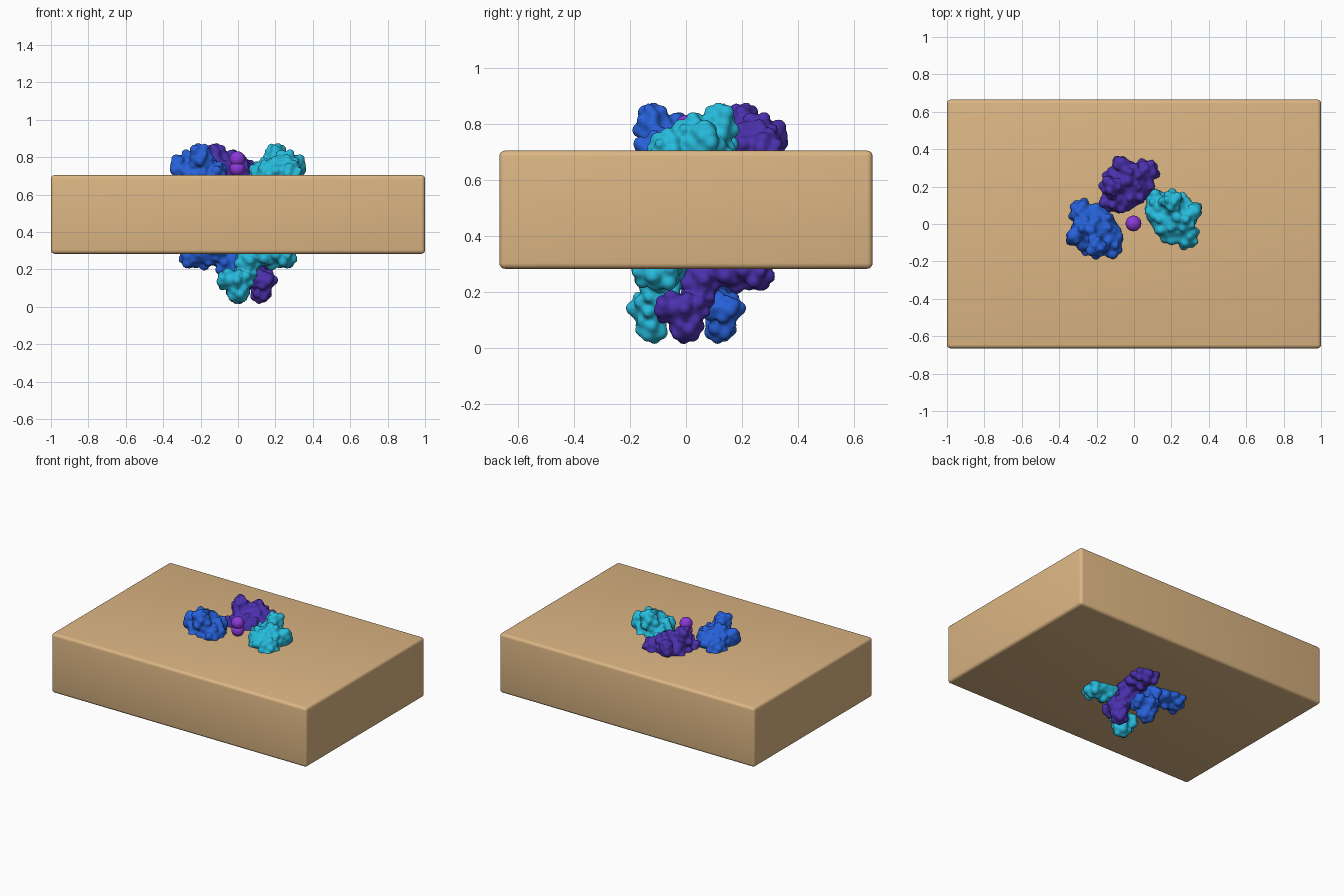
import bpy, bmesh, math, random
from mathutils import Vector, Matrix

if "Cube" in bpy.data.objects:
    bpy.data.objects.remove(bpy.data.objects["Cube"])

def material(name, col):
    m = bpy.data.materials.new(name)
    m.diffuse_color = (*col, 1)
    m.use_nodes = True
    m.node_tree.nodes["Principled BSDF"].inputs["Base Color"].default_value = m.diffuse_color
    return m

def make_object(name, bm, mat):
    me = bpy.data.meshes.new(name)
    bm.to_mesh(me)
    bm.free()
    me.materials.append(mat)
    ob = bpy.data.objects.new(name, me)
    bpy.context.collection.objects.link(ob)
    for p in me.polygons:
        p.use_smooth = True
    return ob

# membrane slab with rounded edges
bm = bmesh.new()
bmesh.ops.create_cube(bm, size=1, matrix=Matrix.Translation((0, 0, 0.494)) @ Matrix.Diagonal((2, 1.33, 0.421, 1)))
bmesh.ops.bevel(bm, geom=bm.edges[:], offset=0.02, segments=4, profile=0.5, affect='EDGES')
make_object("membrane_slab", bm, material("tan", (0.72, 0.47, 0.23)))

# one subunit as overlapping lobes: (centre, radii)
LOBES = [
    ((0.21, 0.03, 0.70), (0.12, 0.125, 0.10)),
    ((0.20, 0.12, 0.80), (0.045, 0.05, 0.065)),
    ((0.26, 0.02, 0.74), (0.06, 0.07, 0.08)),
    ((0.28, -0.07, 0.70), (0.055, 0.05, 0.07)),
    ((0.32, 0.07, 0.75), (0.025, 0.03, 0.04)),
    ((0.12, 0.09, 0.70), (0.055, 0.08, 0.07)),
    ((0.17, -0.02, 0.50), (0.11, 0.11, 0.20)),
    ((0.15, -0.09, 0.31), (0.12, 0.09, 0.09)),
    ((0.25, -0.10, 0.28), (0.05, 0.07, 0.06)),
    ((0.05, -0.09, 0.24), (0.06, 0.07, 0.09)),
    ((-0.02, -0.13, 0.145), (0.09, 0.06, 0.045)),
    ((0.0, -0.125, 0.085), (0.045, 0.04, 0.05)),
]

def protein_subunit(name, turns, mat):
    rnd = random.Random(7)
    bm = bmesh.new()
    rot = Matrix.Rotation(turns * math.pi / 2, 4, 'Z')
    for c, r in LOBES:
        at = rot @ Matrix.Translation(c)
        bmesh.ops.create_icosphere(bm, subdivisions=3, radius=1, matrix=at @ Matrix.Diagonal((*r, 1)))
        # atom bumps spread evenly over each lobe
        n = int(10 + 2600 * (r[0] * r[1] + r[1] * r[2] + r[0] * r[2]) / 3)
        for i in range(n):
            z = 1 - (2 * i + 1) / n
            a = i * 2.39996 + rnd.uniform(-0.4, 0.4)
            s = math.sqrt(1 - z * z)
            k = rnd.uniform(0.88, 1.06)
            p = Vector((r[0] * s * math.cos(a), r[1] * s * math.sin(a), r[2] * z)) * k
            bmesh.ops.create_icosphere(bm, subdivisions=2, radius=rnd.uniform(0.02, 0.03),
                                       matrix=at @ Matrix.Translation(p))
    ob = make_object(name, bm, mat)
    # fuse into one molecular surface
    rm = ob.modifiers.new("fuse", 'REMESH')
    rm.mode = 'VOXEL'
    rm.voxel_size = 0.009
    rm.use_smooth_shade = True
    sm = ob.modifiers.new("soften", 'SMOOTH')
    sm.factor = 0.5
    sm.iterations = 3

# three of four places around the pore are filled
protein_subunit("cyan_subunit", 0, material("cyan", (0.02, 0.5, 0.72)))
protein_subunit("violet_subunit", 1, material("violet", (0.07, 0.03, 0.42)))
protein_subunit("blue_subunit", 2, material("blue", (0.02, 0.12, 0.70)))

# ions in the pore
ion_mat = material("ion_purple", (0.27, 0.04, 0.70))
for i, z in enumerate((0.79, 0.74, 0.66, 0.60)):
    bm = bmesh.new()
    bmesh.ops.create_uvsphere(bm, u_segments=32, v_segments=16, radius=0.042,
                              matrix=Matrix.Translation((-0.003, 0.003, z)))
    make_object(f"ion_{i + 1}", bm, ion_mat)
